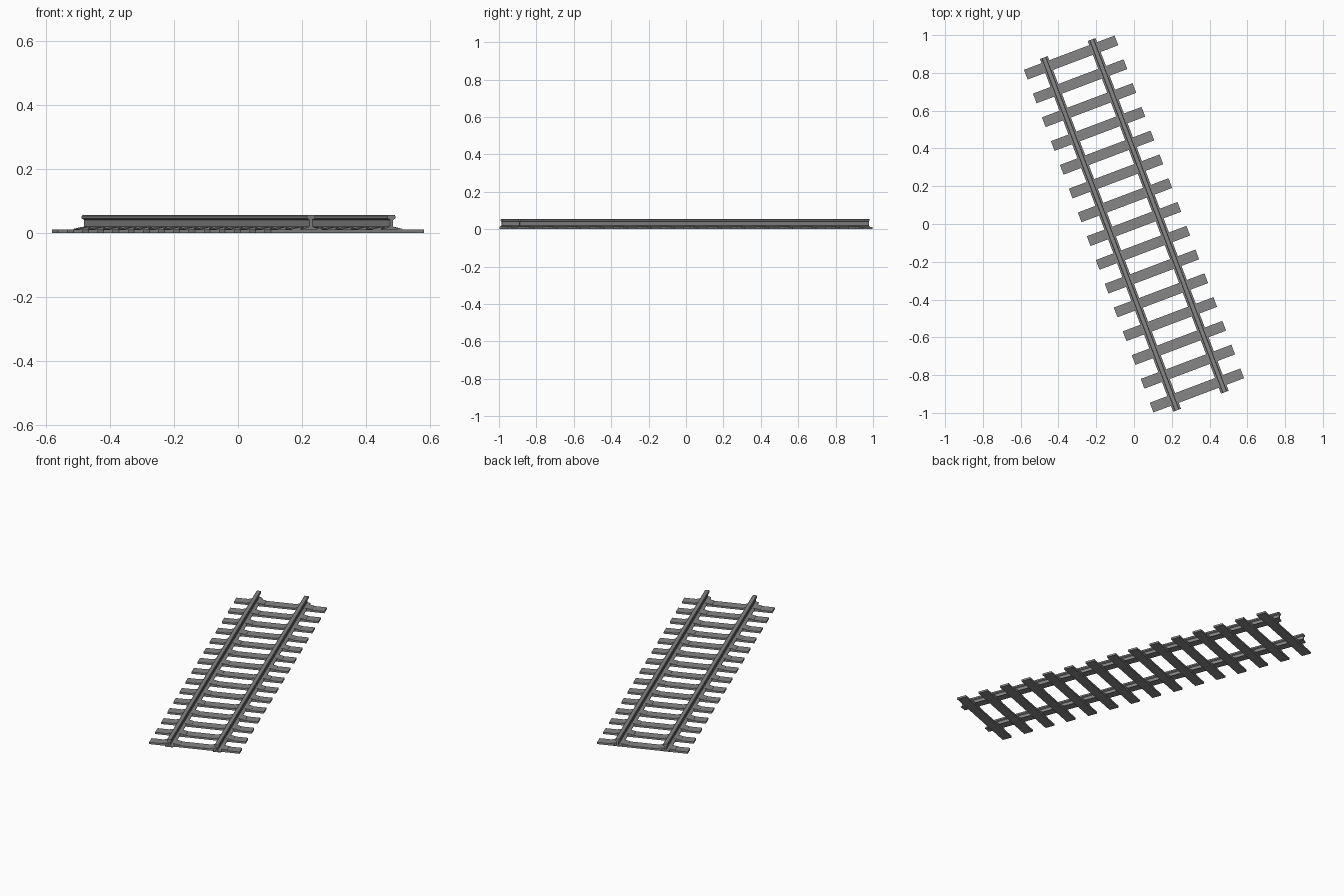
import bpy, math

if "Cube" in bpy.data.objects:
    bpy.data.objects.remove(bpy.data.objects["Cube"], do_unlink=True)

ANGLE = math.radians(20.7)      # the track lies diagonally
SLEEPERS = 15
HALF_RUN = 0.942                # first and last sleeper centres
GAUGE = 0.135                   # rail centre from track centre
SLEEPER_TOP = 0.011

grey = bpy.data.materials.new("track grey")
grey.use_nodes = True
colour = (0.24, 0.24, 0.24, 1)
grey.diffuse_color = colour
grey.node_tree.nodes["Principled BSDF"].inputs["Base Color"].default_value = colour


def extrude(name, profile, y0, y1, x=0.0, y=0.0):
    """Extrude an x-z profile along the track from y0 to y1."""
    n = len(profile)
    verts = [(px, py, pz) for py in (y0, y1) for px, pz in profile]
    faces = [tuple(range(n)), tuple(reversed(range(n, 2 * n)))]
    faces += [(i, i + n, (i + 1) % n + n, (i + 1) % n) for i in range(n)]
    mesh = bpy.data.meshes.new(name)
    mesh.from_pydata(verts, [], faces)
    mesh.materials.append(grey)
    obj = bpy.data.objects.new(name, mesh)
    bpy.context.collection.objects.link(obj)
    c, s = math.cos(ANGLE), math.sin(ANGLE)
    obj.location = (x * c - y * s, x * s + y * c, 0)
    obj.rotation_euler.z = ANGLE
    return obj


def mirrored(half):
    """Close a right-hand half profile, listed bottom to top."""
    return half + [(-x, z) for x, z in reversed(half)]


sleeper = mirrored([(0.2565, 0), (0.2565, SLEEPER_TOP)])
chair = mirrored([(0.05, SLEEPER_TOP - 0.002), (0.05, 0.0125), (0.026, 0.018)])
rail = mirrored([(0.022, SLEEPER_TOP), (0.022, 0.014), (0.005, 0.02),
                 (0.005, 0.041), (0.013, 0.045), (0.013, 0.053), (0.010, 0.056)])

# Sleepers, each with two rail chairs
for i in range(SLEEPERS):
    y = HALF_RUN * (1 - 2 * i / (SLEEPERS - 1))
    extrude(f"sleeper_{i + 1}", sleeper, -0.0275, 0.0275, 0, y)
    for side, sign in (("left", 1), ("right", -1)):
        extrude(f"chair_{side}_{i + 1}", chair, -0.027, 0.027, sign * GAUGE, y)

# Rails
for side, sign in (("left", 1), ("right", -1)):
    extrude(f"rail_{side}", rail, -1.003, 0.993, sign * GAUGE)
